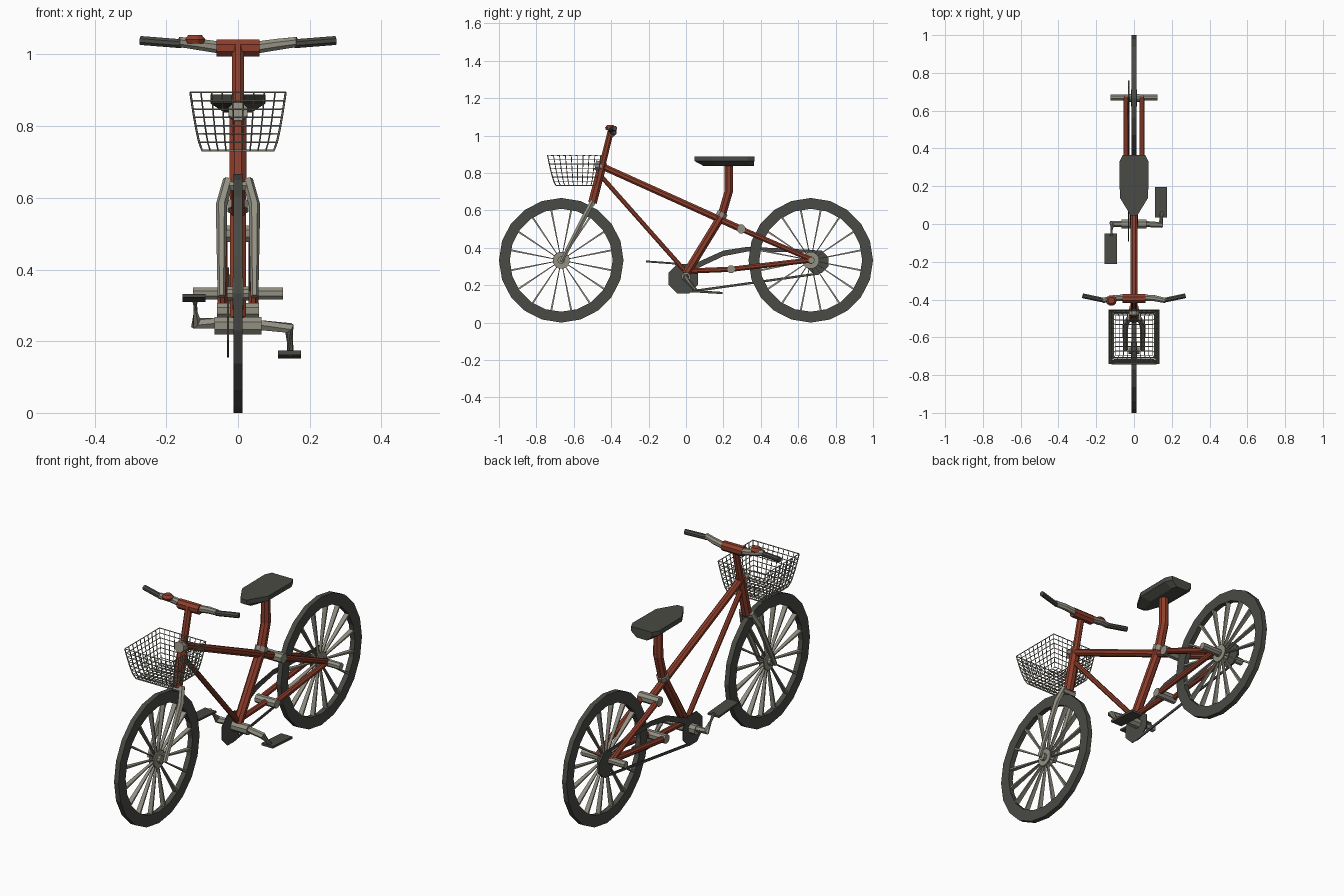
import bpy, bmesh, math
from mathutils import Vector

if "Cube" in bpy.data.objects:
    bpy.data.objects.remove(bpy.data.objects["Cube"])


def material(name, col):
    m = bpy.data.materials.new(name)
    m.diffuse_color = (*col, 1)
    m.use_nodes = True
    m.node_tree.nodes["Principled BSDF"].inputs["Base Color"].default_value = m.diffuse_color
    return m


RED = material("frame red", (0.27, 0.048, 0.024))
GREY = material("warm grey metal", (0.29, 0.28, 0.225))
DARK = material("dark rubber", (0.068, 0.068, 0.058))


def finish(name, bm, mat):
    bmesh.ops.recalc_face_normals(bm, faces=bm.faces[:])
    me = bpy.data.meshes.new(name)
    bm.to_mesh(me)
    bm.free()
    me.materials.append(mat)
    ob = bpy.data.objects.new(name, me)
    bpy.context.collection.objects.link(ob)
    return ob


def loft(bm, rings, caps=True, closed=False):
    """Join rings of points with quads."""
    vs = [[bm.verts.new(p) for p in r] for r in rings]
    n = len(vs[0])
    pairs = list(zip(vs, vs[1:])) + ([(vs[-1], vs[0])] if closed else [])
    for a, b in pairs:
        for i in range(n):
            j = (i + 1) % n
            bm.faces.new((a[i], a[j], b[j], b[i]))
    if caps and not closed:
        bm.faces.new(vs[0])
        bm.faces.new(vs[-1])


def sweep(name, pts, radii, mat, n=8):
    """Faceted tube along a path, with a radius for each point."""
    P = [Vector(p) for p in pts]
    if not isinstance(radii, (list, tuple)):
        radii = [radii] * len(P)
    rings = []
    for i, p in enumerate(P):
        d1 = (P[i] - P[i - 1]).normalized() if i else (P[1] - P[0]).normalized()
        d2 = (P[i + 1] - P[i]).normalized() if i < len(P) - 1 else d1
        t = (d1 + d2).normalized()
        ref = Vector((1, 0, 0)) if abs(t.x) < 0.7 else Vector((0, 1, 0))
        u = t.cross(ref).normalized()
        v = t.cross(u)
        k = radii[i] / max(0.6, t.dot(d1))
        rings.append([p + (u * math.cos(a) + v * math.sin(a)) * k
                      for a in [2 * math.pi * (s + 0.5) / n for s in range(n)]])
    bm = bmesh.new()
    loft(bm, rings)
    return finish(name, bm, mat)


def plate(name, outline, x, th, mat):
    """Flat side plate from a (y, z) outline."""
    bm = bmesh.new()
    loft(bm, [[(x + s * th / 2, y, z) for y, z in outline] for s in (-1, 1)])
    return finish(name, bm, mat)


def pedal(name, x0, x1, y0, z0, y1, z1, h):
    """Slightly tilted pedal block."""
    bm = bmesh.new()
    loft(bm, [[(x0, y, z), (x1, y, z), (x1, y, z + h), (x0, y, z + h)] for y, z in ((y0, z0), (y1, z1))])
    return finish(name, bm, DARK)


# Wheels: tyre, blade spokes, hub
R, RIN, WZ = 0.333, 0.275, 0.333
for label, wy in (("front", -0.667), ("rear", 0.667)):
    bm = bmesh.new()
    rings = []
    for i in range(20):
        a = 2 * math.pi * i / 20
        rings.append([(x, wy + r * math.sin(a), WZ + r * math.cos(a))
                      for x, r in ((-0.013, R), (0.013, R), (0.013, RIN), (-0.013, RIN))])
    loft(bm, rings, closed=True)
    finish(label + "_tyre", bm, DARK)
    bm = bmesh.new()
    for i in range(16):
        a = 2 * math.pi * (i + 0.5) / 16
        c, s = math.cos(a), math.sin(a)
        loft(bm, [[(x * w, wy + r * s + t * h * c, WZ + r * c - t * h * s)
                   for x, t in ((-1, -1), (1, -1), (1, 1), (-1, 1))]
                  for r, w, h in ((0.03, 0.006, 0.002), (0.28, 0.0125, 0.005))])
    finish(label + "_spokes", bm, GREY)
    sweep(label + "_hub", [(-0.03, wy, WZ), (0.03, wy, WZ)], 0.02, GREY, 10)
    for s in (-1, 1):
        sweep(label + "_hub_flange", [(s * 0.009, wy, WZ), (s * 0.015, wy, WZ)], 0.046, GREY, 12)
sweep("rear_axle_pegs", [(-0.125, 0.67, WZ), (0.125, 0.67, WZ)], 0.018, GREY)

# Frame tubes
sweep("main_tube", [(0, -0.47, 0.845), (0, 0.295, 0.50)], 0.019, RED)
sweep("down_tube", [(0, -0.465, 0.795), (0, 0, 0.27)], 0.013, RED)
sweep("seat_tube", [(0, 0, 0.26), (0, 0.19, 0.57), (0, 0.228, 0.70), (0, 0.228, 0.85)], 0.024, RED)
sweep("lower_tube", [(0, 0, 0.275), (0, 0.24, 0.285)], 0.015, RED)
sweep("seat_clamp", [(0, 0.185, 0.565), (0, 0.196, 0.588)], 0.031, GREY)
sweep("upper_bridge", [(-0.058, 0.295, 0.50), (0.058, 0.295, 0.50)], 0.025, GREY)
sweep("lower_bridge", [(-0.058, 0.24, 0.285), (0.058, 0.24, 0.285)], 0.023, GREY)
for s in (-1, 1):
    sweep("upper_stay", [(s * 0.043, 0.295, 0.50), (s * 0.043, 0.675, 0.335)], 0.015, RED)
    sweep("lower_stay", [(s * 0.043, 0.24, 0.285), (s * 0.043, 0.675, 0.335)], 0.015, RED)

# Steering: head tube, stem, fork
sweep("head_tube", [(0, -0.500, 0.64), (0, -0.445, 0.855)], 0.025, RED)
sweep("stem", [(0, -0.445, 0.85), (0, -0.402, 1.025)], 0.018, RED)
sweep("basket_mount", [(0, -0.45, 0.835), (0, -0.485, 0.841)], 0.028, GREY)
sweep("fork_crown", [(-0.036, -0.503, 0.635), (0.036, -0.503, 0.635)], 0.017, GREY, 6)
for s in (-1, 1):
    sweep("fork_blade", [(s * 0.027, -0.498, 0.65), (s * 0.046, -0.535, 0.58),
                         (s * 0.046, -0.667, 0.325)], [0.015, 0.016, 0.011], GREY, 6)

# Handlebar, grips, bell
sweep("handlebar_clamp", [(-0.06, -0.395, 1.018), (0.06, -0.395, 1.018)], 0.025, RED)
for s in (-1, 1):
    sweep("handlebar", [(s * 0.055, -0.39, 1.02), (s * 0.11, -0.393, 1.028), (s * 0.165, -0.405, 1.035)],
          [0.018, 0.017, 0.015], GREY)
    sweep("grip", [(s * 0.158, -0.404, 1.03), (s * 0.272, -0.38, 1.039)], 0.0135, DARK)
sweep("bell", [(-0.12, -0.405, 1.03), (-0.12, -0.405, 1.042), (-0.12, -0.405, 1.055)],
      [0.024, 0.029, 0.018], RED, 10)

# Seat: outline lofted, narrowing towards the bottom
half = [(0.018, 0.045), (0.075, 0.14), (0.077, 0.33), (0.06, 0.365)]
outline = half + [(-x, y) for x, y in reversed(half)]
bm = bmesh.new()
loft(bm, [[(x * k, 0.36 + (y - 0.36) * ky, z) for x, y in outline]
          for k, ky, z in ((0.5, 0.85, 0.838), (1, 1, 0.864), (1, 1, 0.888))])
finish("seat", bm, DARK)

# Cranks and pedals
sweep("bottom_bracket", [(-0.065, 0, 0.243), (0.065, 0, 0.243)], 0.026, GREY)
sweep("left_crank", [(-0.06, 0, 0.25), (-0.118, 0, 0.25), (-0.12, -0.06, 0.322)], [0.016, 0.013, 0.01], GREY, 6)
sweep("right_crank", [(0.06, 0, 0.245), (0.143, -0.005, 0.237), (0.146, 0.06, 0.165)],
      [0.016, 0.012, 0.010], GREY, 6)
pedal("left_pedal", -0.155, -0.09, -0.213, 0.322, -0.05, 0.310, 0.01)
pedal("right_pedal", 0.111, 0.176, 0.035, 0.162, 0.195, 0.152, 0.012)


# Drive: chainring, rear sprocket, chain and guard on the left side
def disc(cy, cz, r, n=8):
    return [(cy + r * math.cos(2 * math.pi * (i + 0.5) / n),
             cz + r * math.sin(2 * math.pi * (i + 0.5) / n)) for i in range(n)]


plate("chainring", disc(-0.015, 0.235, 0.085), -0.028, 0.005, DARK)
plate("rear_sprocket", disc(0.70, 0.325, 0.066), -0.028, 0.010, DARK)
plate("lower_chain", [(-0.01, 0.155), (0.71, 0.256), (0.71, 0.268), (-0.01, 0.168)], -0.028, 0.006, DARK)
plate("chain_guard", [(-0.01, 0.29), (0.2, 0.385), (0.33, 0.405), (0.69, 0.388), (0.69, 0.374),
                      (0.33, 0.380), (0.2, 0.355), (0.04, 0.28)], -0.028, 0.005, DARK)

# Wire basket: gridded open box turned into wires
bm = bmesh.new()
N, M = 9, 7
levels = []
for k in range(M + 1):
    t = k / M
    hx = 0.1 + 0.033 * t ** 0.7
    y0, y1, z = -0.695 - 0.045 * t ** 0.7, -0.485 + 0.03 * t ** 0.7, 0.732 + 0.162 * t
    q = [(-hx, y0), (hx, y0), (hx, y1), (-hx, y1)]
    levels.append([(a[0] + (b[0] - a[0]) * i / N, a[1] + (b[1] - a[1]) * i / N, z)
                   for a, b in zip(q, q[1:] + q[:1]) for i in range(N)])
loft(bm, levels, caps=False)
base = [[bm.verts.new((-0.1 + 0.2 * i / N, -0.695 + 0.21 * j / N, 0.732)) for j in range(N + 1)]
        for i in range(N + 1)]
for i in range(N):
    for j in range(N):
        bm.faces.new((base[i][j], base[i + 1][j], base[i + 1][j + 1], base[i][j + 1]))
bmesh.ops.remove_doubles(bm, verts=bm.verts[:], dist=0.001)
basket = finish("basket", bm, GREY)
w = basket.modifiers.new("wires", 'WIREFRAME')
w.thickness = 0.006
w.use_boundary = True
w.use_even_offset = False
w.offset = 0
